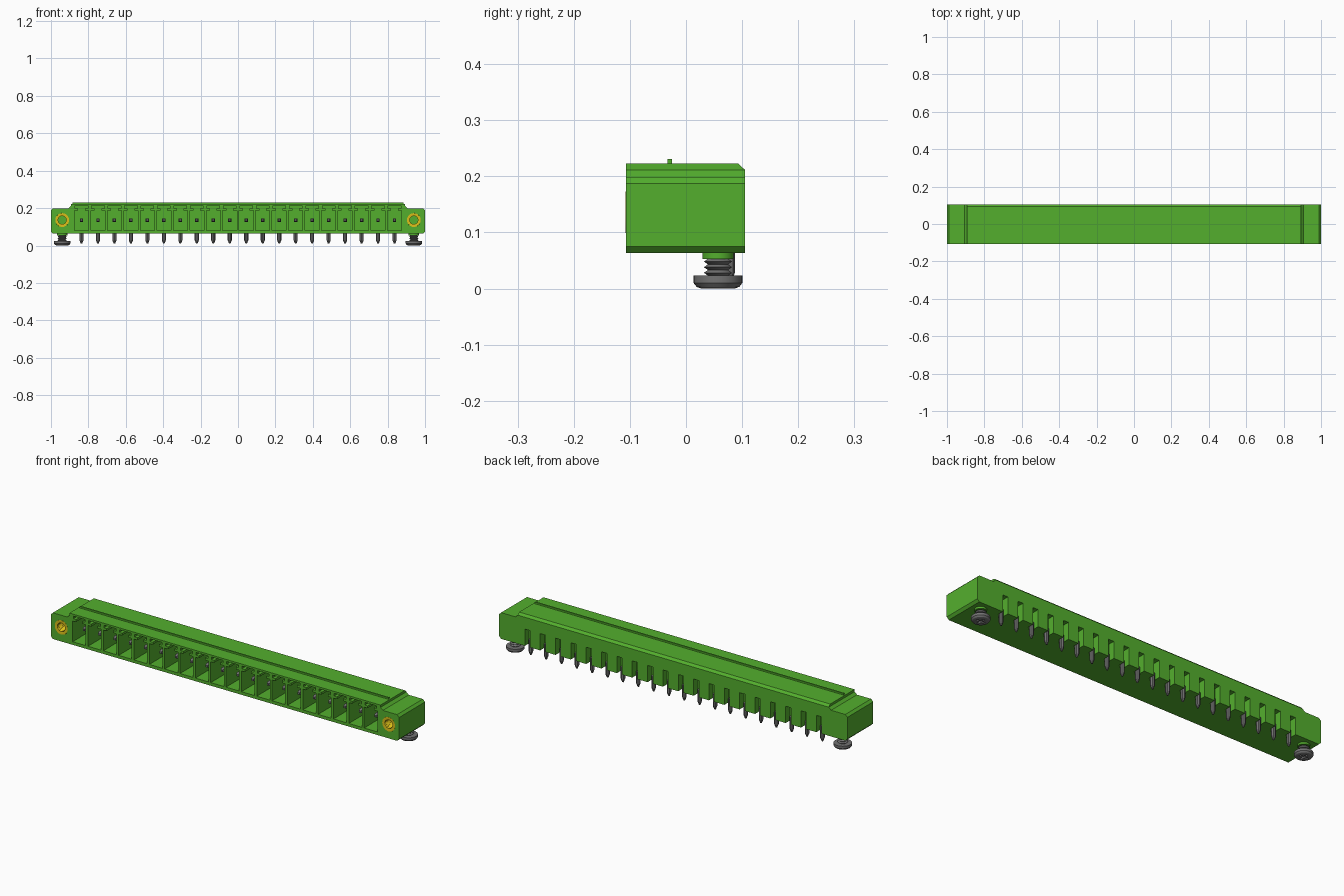
import bpy, bmesh, math
from mathutils import Matrix, Vector

if "Cube" in bpy.data.objects:
    bpy.data.objects.remove(bpy.data.objects["Cube"], do_unlink=True)


def material(name, rgb):
    m = bpy.data.materials.new(name)
    m.use_nodes = True
    m.diffuse_color = (*rgb, 1)
    m.node_tree.nodes["Principled BSDF"].inputs["Base Color"].default_value = (*rgb, 1)
    return m


GREEN = material("green plastic", (0.088, 0.43, 0.027))
STEEL = material("grey metal", (0.17, 0.17, 0.17))
BRASS = material("yellow brass", (0.70, 0.52, 0.01))

PITCH, COUNT = 0.0881, 20
PIN_X = [(i - (COUNT - 1) / 2) * PITCH for i in range(COUNT)]
END_X, SCREW_Y, HOLE_Z = 0.94, 0.057, 0.136
FRONT, BACK = -0.107, 0.105


def loft(bm, rings, closed=False):
    """Bridge rings of points; cap both ends unless closed into a loop."""
    vs = [[bm.verts.new(p) for p in r] for r in rings]
    n = len(rings[0])
    pairs = list(zip(vs, vs[1:])) + ([(vs[-1], vs[0])] if closed else [])
    for a, b in pairs:
        for i in range(n):
            bm.faces.new((a[i], a[(i + 1) % n], b[(i + 1) % n], b[i]))
    if not closed:
        bm.faces.new(vs[0][::-1])
        bm.faces.new(vs[-1])


def box(bm, x0, x1, y0, y1, z0, z1):
    loft(bm, [[(x0, y0, z), (x1, y0, z), (x1, y1, z), (x0, y1, z)] for z in (z0, z1)])


def prism_y(bm, outline, y0, y1):
    loft(bm, [[(x, y, z) for x, z in outline] for y in (y0, y1)])


def lathe(bm, profile, matrix, seg=32, closed=False):
    """Turn (radius, height) points about local z, then place by matrix."""
    rings = [[matrix @ Vector((r * math.cos(2 * math.pi * k / seg),
                               r * math.sin(2 * math.pi * k / seg), h))
              for k in range(seg)] for r, h in profile]
    loft(bm, rings, closed)


def finish(bm, name, mat, smooth=False):
    bmesh.ops.recalc_face_normals(bm, faces=bm.faces)
    mesh = bpy.data.meshes.new(name)
    bm.to_mesh(mesh)
    bm.free()
    mesh.materials.append(mat)
    ob = bpy.data.objects.new(name, mesh)
    bpy.context.collection.objects.link(ob)
    bpy.ops.object.select_all(action='DESELECT')
    ob.select_set(True)
    bpy.context.view_layer.objects.active = ob
    if smooth:
        bpy.ops.object.shade_smooth_by_angle(angle=math.radians(30))
    return ob


def cut(ob, cutter):
    mod = ob.modifiers.new("cut", 'BOOLEAN')
    mod.operation, mod.solver, mod.object = 'DIFFERENCE', 'EXACT', cutter
    bpy.context.view_layer.objects.active = ob
    bpy.ops.object.modifier_apply(modifier=mod.name)
    bpy.data.objects.remove(cutter, do_unlink=True)


# Housing: stepped end-on outline, lofted front to back with a rear top chamfer
half = [(0.988, 0.063), (1.0, 0.075), (1.0, 0.187), (0.988, 0.199),
        (0.907, 0.199), (0.893, 0.211), (0.893, 0.223)]
outline = half + [(-x, z) for x, z in reversed(half)]
bm = bmesh.new()
loft(bm, [[(x, y, min(z, top)) if z < 0.22 else (x, y, top) for x, z in outline]
          for y, top in ((FRONT, 0.223), (0.093, 0.223), (BACK, 0.2115))])
housing = finish(bm, "housing", GREEN)

# Front sockets with T-shaped keyways, rear pin slots, insert bores
bm = bmesh.new()
socket = [(0.0375, 0.079), (0.0375, 0.187), (0.018, 0.187), (0.018, 0.199),
          (0.034, 0.199), (0.034, 0.213)]
socket = socket + [(-x, z) for x, z in reversed(socket)]
for x in PIN_X:
    prism_y(bm, [(x + dx, z) for dx, z in socket], FRONT - 0.02, 0.03)
    box(bm, x - 0.015, x + 0.015, 0.07, BACK + 0.02, 0.05, 0.15)
for s in (-1, 1):
    bore = Matrix.Translation((s * END_X, 0, HOLE_Z)) @ Matrix.Rotation(math.pi / 2, 4, 'X')
    lathe(bm, [(0.037, 0.04), (0.037, 0.13)], bore)
cutter = finish(bm, "cutter", GREEN)
cutter.hide_render = True
cut(housing, cutter)

# Ridge along the top
bm = bmesh.new()
box(bm, -0.886, 0.886, -0.033, -0.025, 0.222, 0.231)
finish(bm, "top_ridge", GREEN)

# Contacts: horizontal blade in each socket, pointed leg below
bm = bmesh.new()
for x in PIN_X:
    w = 0.009
    loft(bm, [[(x - a, y, HOLE_Z - a), (x + a, y, HOLE_Z - a),
               (x + a, y, HOLE_Z + a), (x - a, y, HOLE_Z + a)]
              for y, a in ((-0.07, 0.005), (-0.06, w), (0.05, w))])
    lathe(bm, [(0.004, 0.01), (0.011, 0.028), (0.011, 0.09)],
          Matrix.Translation((x, 0.076, 0)), 8)
finish(bm, "contact_pins", STEEL)

for s, side in ((1, "left"), (-1, "right")):
    at = Matrix.Translation((s * END_X, SCREW_Y, 0))

    # Threaded brass insert in the flange
    thread = [(0.022 + 0.004 * (i % 2), 0.1065 - 0.005 * i) for i in range(12)]
    place = Matrix.Translation((s * END_X, 0, HOLE_Z)) @ Matrix.Rotation(math.pi / 2, 4, 'X')
    bm = bmesh.new()
    lathe(bm, [(0.0368, 0.045), (0.0368, 0.1075), (0.027, 0.1075)] + thread,
          place, closed=True)
    finish(bm, side + "_threaded_insert", BRASS, True)

    # Round boss under the flange
    bm = bmesh.new()
    lathe(bm, [(0.028, 0.053), (0.028, 0.066)], at)
    finish(bm, side + "_screw_boss", GREEN, True)

    # Screw: pan head down, ridged shank
    shank = [(0.018 if i % 2 == 0 else 0.025, 0.023 + 0.005 * i) for i in range(8)]
    bm = bmesh.new()
    lathe(bm, [(0.030, 0.0), (0.038, 0.003), (0.0435, 0.010), (0.0435, 0.023)] + shank, at)
    screw = finish(bm, side + "_mounting_screw", STEEL, True)

    # Cross recess in the head
    bm = bmesh.new()
    a, b, cx = 0.024, 0.005, s * END_X
    plus = [(b, b), (b, a), (-b, a), (-b, b), (-a, b), (-a, -b),
            (-b, -b), (-b, -a), (b, -a), (b, -b), (a, -b), (a, b)]
    loft(bm, [[(cx + u, SCREW_Y + v, z) for u, v in plus] for z in (-0.01, 0.012)])
    cross = finish(bm, "cross_cutter", STEEL)
    cross.hide_render = True
    cut(screw, cross)
